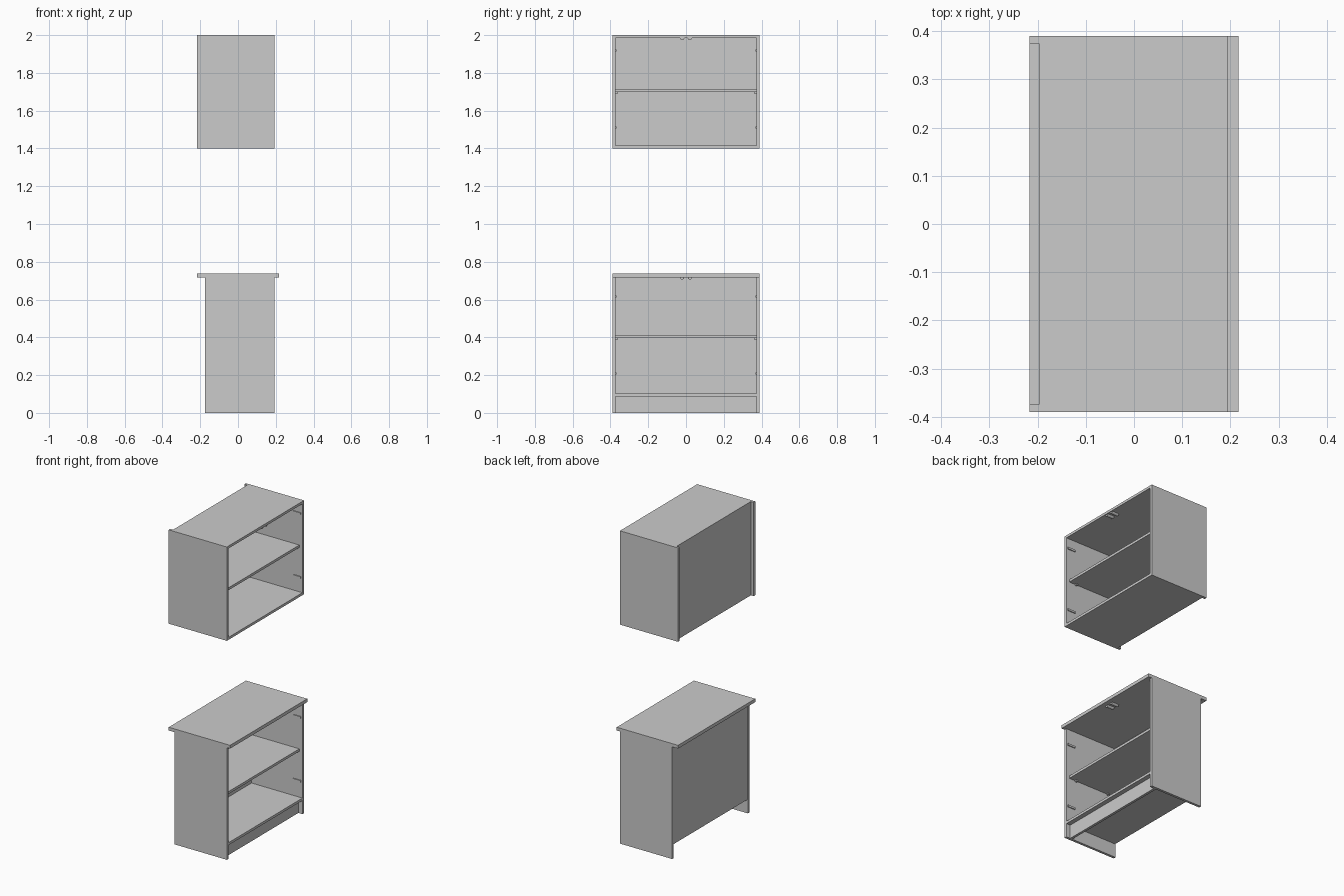
import bpy
import bmesh
from math import pi
from mathutils import Matrix

cube = bpy.data.objects.get("Cube")
if cube:
    bpy.data.objects.remove(cube, do_unlink=True)

grey = bpy.data.materials.new("grey_board")
grey.use_nodes = True
colour = (0.6, 0.6, 0.6, 1)
grey.diffuse_color = colour
grey.node_tree.nodes["Principled BSDF"].inputs["Base Color"].default_value = colour

BOARD = 0.016           # board thickness
HALF = 0.39             # half of the cabinet width
INNER = HALF - BOARD    # half of the inside width
FRONT = 0.194           # open edge of the carcasses


def finish(bm, name):
    mesh = bpy.data.meshes.new(name)
    bm.to_mesh(mesh)
    bm.free()
    mesh.materials.append(grey)
    obj = bpy.data.objects.new(name, mesh)
    bpy.context.collection.objects.link(obj)
    return obj


def board(name, x, y, z):
    """Box given by its range on each axis."""
    bm = bmesh.new()
    bmesh.ops.create_cube(bm, size=1)
    for v in bm.verts:
        for i, (lo, hi) in enumerate((x, y, z)):
            v.co[i] = lo if v.co[i] < 0 else hi
    return finish(bm, name)


def peg(name, x, y, z, radius):
    """Cylinder lying along x."""
    bm = bmesh.new()
    place = Matrix.Translation(((x[0] + x[1]) / 2, y, z)) @ Matrix.Rotation(pi / 2, 4, "Y")
    bmesh.ops.create_cone(bm, cap_ends=True, segments=16, radius1=radius,
                          radius2=radius, depth=x[1] - x[0], matrix=place)
    finish(bm, name)
    bpy.ops.object.select_all(action="DESELECT")
    obj = bpy.data.objects[name]
    bpy.context.view_layer.objects.active = obj
    obj.select_set(True)
    bpy.ops.object.shade_smooth_by_angle()


def carcass(prefix, side_back, back, z, floor, ceiling, shelf):
    """Sides, floor, back, shelf and fittings shared by both cabinets."""
    span = (-INNER, INNER)
    board(prefix + "_floor", (back, FRONT), span, (floor - BOARD, floor))
    board(prefix + "_back", (back, back + 0.006), span, (floor, ceiling))
    board(prefix + "_shelf", (back + 0.006, FRONT - 0.022), span, (shelf - BOARD, shelf))
    for s, side in ((-1, "right"), (1, "left")):
        board(f"{prefix}_{side}_side", (side_back, FRONT), sorted((s * INNER, s * HALF)), z)
        # hinge plates on the inner faces
        for level, h in (("low", shelf - 0.204), ("high", shelf + 0.204)):
            board(f"{prefix}_{side}_{level}_hinge_plate", (0.13, 0.184),
                  sorted((s * (INNER - 0.006), s * INNER)), (h - 0.006, h + 0.006))
        # shelf supports
        for end, x in (("rear", back + 0.06), ("front", FRONT - 0.07)):
            board(f"{prefix}_{side}_{end}_shelf_support", (x - 0.006, x + 0.006),
                  sorted((s * (INNER - 0.014), s * INNER)),
                  (shelf - BOARD - 0.008, shelf - BOARD))
        # door catches under the ceiling
        peg(f"{prefix}_{side}_door_catch", (0.14, 0.188), s * 0.02, ceiling, 0.011)


# Wall cabinet
carcass("upper", -0.217, -0.197, (1.4, 2.0), 1.416, 1.984, 1.715)
board("upper_top", (-0.197, FRONT), (-INNER, INNER), (1.984, 2.0))

# Base cabinet with worktop and plinth
carcass("lower", -0.175, -0.172, (0, 0.717), 0.103, 0.717, 0.412)
board("worktop", (-0.217, 0.217), (-HALF, HALF), (0.717, 0.738))
board("plinth", (0.149, 0.165), (-INNER, INNER), (0, 0.087))
